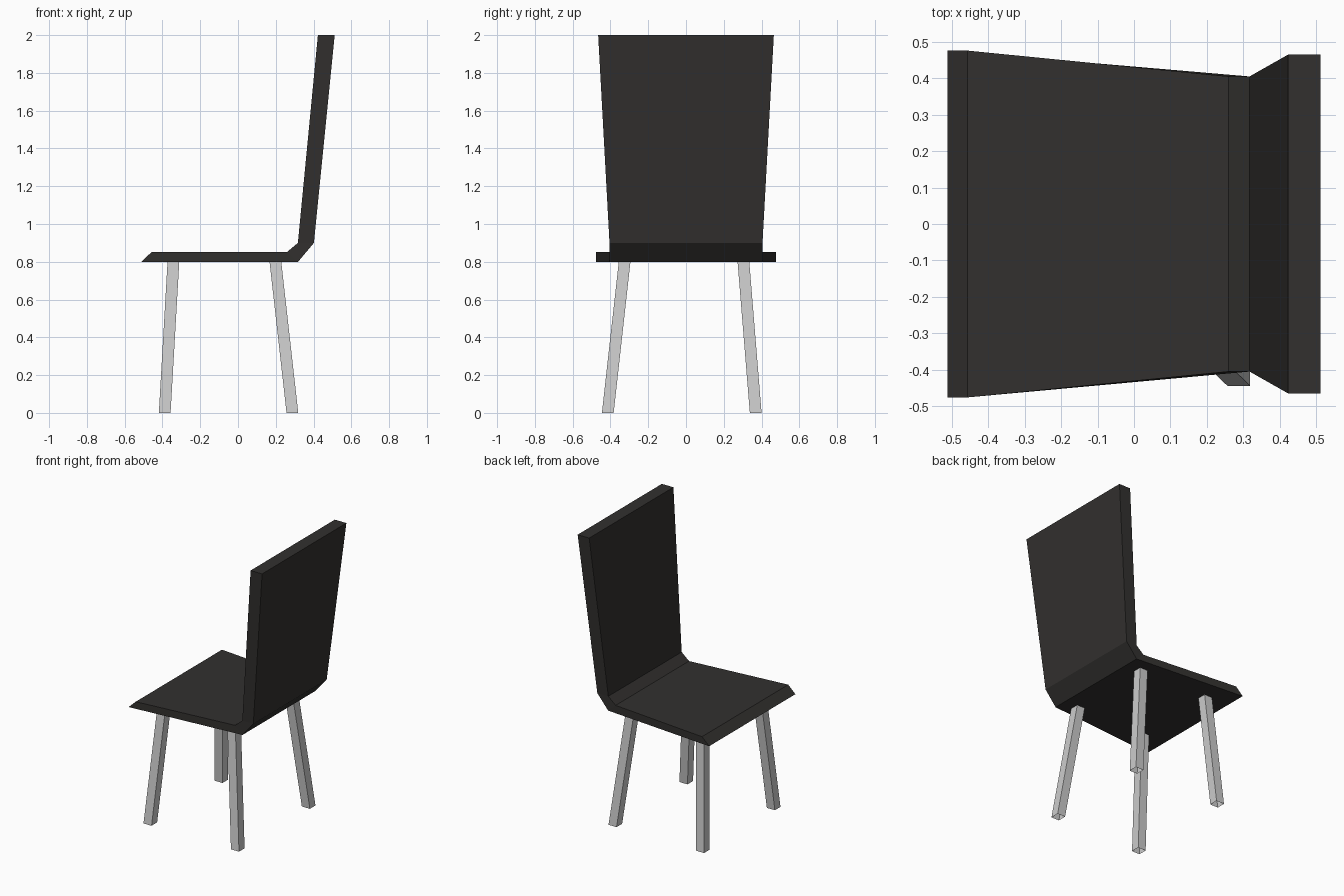
import bpy, bmesh

if "Cube" in bpy.data.objects:
    bpy.data.objects.remove(bpy.data.objects["Cube"])


def loft(name, rings, capped, material=None):
    """Skin a row of four-cornered rings into one flat-shaded object."""
    bm = bmesh.new()
    loops = [[bm.verts.new(p) for p in ring] for ring in rings]
    for a, b in zip(loops, loops[1:]):
        for i in range(4):
            j = (i + 1) % 4
            bm.faces.new((a[i], a[j], b[j], b[i]))
    if capped:
        bm.faces.new(loops[0][::-1])
        bm.faces.new(loops[-1])
    bmesh.ops.recalc_face_normals(bm, faces=bm.faces)
    mesh = bpy.data.meshes.new(name)
    bm.to_mesh(mesh)
    bm.free()
    obj = bpy.data.objects.new(name, mesh)
    bpy.context.collection.objects.link(obj)
    if material:
        mesh.materials.append(material)
    return obj


def square(x, y, z, r=0.031):
    return [(x - r, y - r, z), (x + r, y - r, z), (x + r, y + r, z), (x - r, y + r, z)]


dark = bpy.data.materials.new("dark_shell")
dark.diffuse_color = (0.032, 0.030, 0.028, 1)
dark.use_nodes = True
dark.node_tree.nodes["Principled BSDF"].inputs["Base Color"].default_value = dark.diffuse_color

# Seat and backrest: one bent shell; (outer x, z), (inner x, z), half width
sections = [
    ((-0.512, 0.80), (-0.457, 0.852), 0.476),
    ((0.318, 0.80), (0.260, 0.852), 0.405),
    ((0.402, 0.90), (0.317, 0.90), 0.405),
    ((0.512, 2.00), (0.423, 2.00), 0.465),
]
rings = [[(ox, -w, oz), (ox, w, oz), (ix, w, iz), (ix, -w, iz)]
         for (ox, oz), (ix, iz), w in sections]
loft("seat_and_backrest", rings, True, dark)

# Splayed square-tube legs, open at the ends: (foot, top) positions per axis
leg_x = {"front": (-0.388, -0.342), "back": (0.288, 0.198)}
leg_y = {"right": (-0.414, -0.325), "left": (0.369, 0.304)}
for row, (fx, tx) in leg_x.items():
    for side, (fy, ty) in leg_y.items():
        loft(f"{row}_{side}_leg", [square(fx, fy, 0), square(tx, ty, 0.80)], False)
